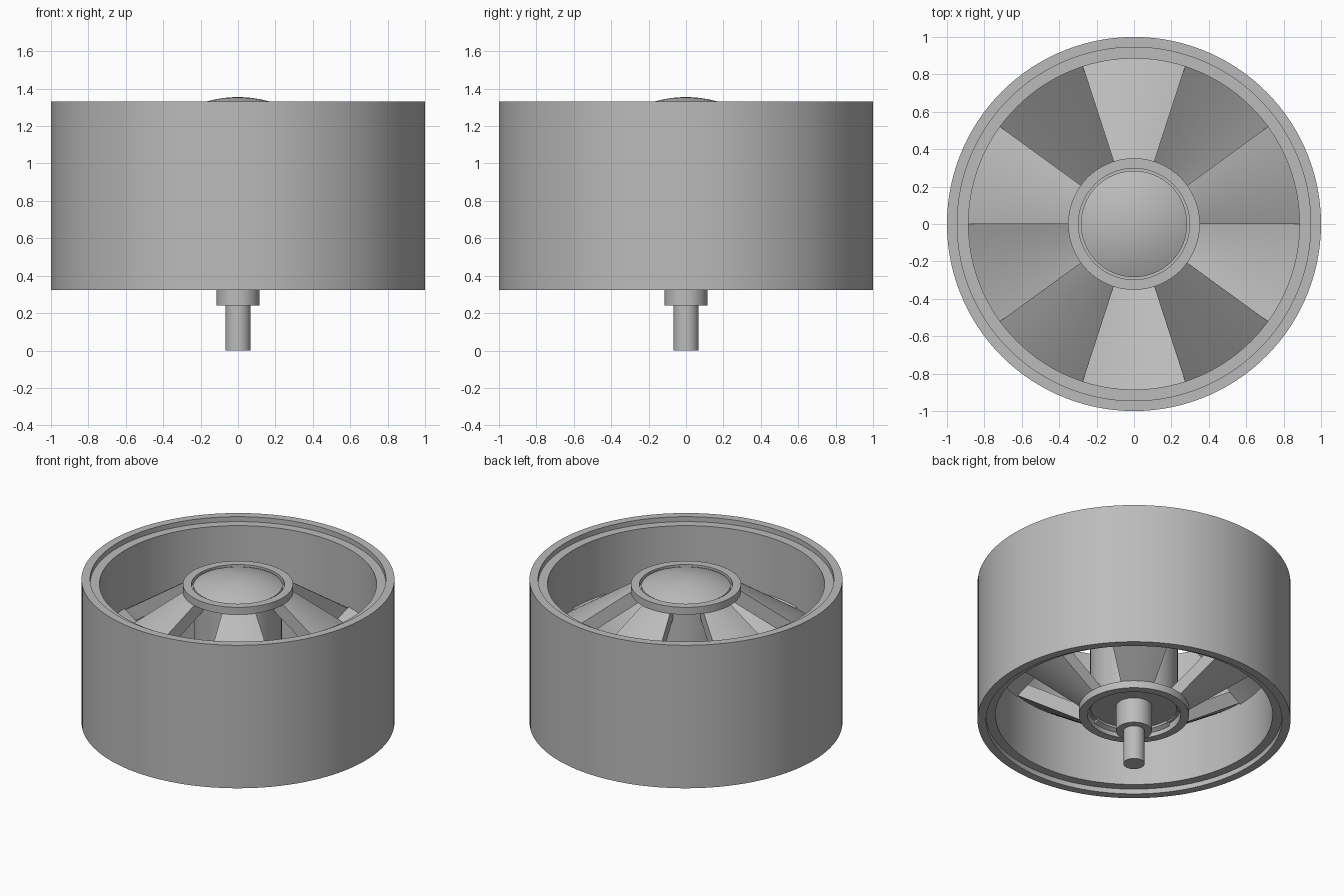
import bpy
import bmesh
from math import radians, cos, sin, tau
from mathutils import Vector

cube = bpy.data.objects.get("Cube")
if cube:
    bpy.data.objects.remove(cube)

SEGMENTS = 120
BOTTOM, TOP = 0.323, 1.331
MIRROR = BOTTOM + TOP          # z -> MIRROR - z flips about the mid plane

grey = bpy.data.materials.new("plain grey")
grey.use_nodes = True
GREY = (0.5, 0.5, 0.5, 1)
grey.diffuse_color = GREY
grey.node_tree.nodes["Principled BSDF"].inputs["Base Color"].default_value = GREY


def finish(bm, name):
    bmesh.ops.remove_doubles(bm, verts=bm.verts, dist=1e-5)
    bmesh.ops.recalc_face_normals(bm, faces=bm.faces)
    mesh = bpy.data.meshes.new(name)
    bm.to_mesh(mesh)
    bm.free()
    mesh.materials.append(grey)
    obj = bpy.data.objects.new(name, mesh)
    bpy.context.collection.objects.link(obj)
    bpy.ops.object.select_all(action="DESELECT")
    obj.select_set(True)
    bpy.context.view_layer.objects.active = obj
    bpy.ops.object.shade_smooth_by_angle(angle=radians(25))
    return obj


def lathe(name, profile, closed=False):
    """Turn an (r, z) profile around the z axis."""
    bm = bmesh.new()
    verts = [bm.verts.new((r, 0, z)) for r, z in profile]
    pairs = list(zip(verts, verts[1:]))
    if closed:
        pairs.append((verts[-1], verts[0]))
    edges = [bm.edges.new(p) for p in pairs]
    bmesh.ops.spin(bm, geom=verts + edges, cent=(0, 0, 0), axis=(0, 0, 1),
                   angle=tau, steps=SEGMENTS, use_merge=True)
    return finish(bm, name)


def spoke(name, profile, centre):
    """Sweep an (r, z) section through a tenth of a turn and cap it."""
    bm = bmesh.new()
    steps = SEGMENTS // 10
    rings = []
    for i in range(steps + 1):
        a = radians(centre - 18 + 36 * i / steps)
        rings.append([bm.verts.new(Vector((r * cos(a), r * sin(a), z)))
                      for r, z in profile])
    n = len(profile)
    for a, b in zip(rings, rings[1:]):
        for j in range(n):
            k = (j + 1) % n
            bm.faces.new((a[j], a[k], b[k], b[j]))
    bm.faces.new(rings[0])
    bm.faces.new(rings[-1])
    return finish(bm, name)


def flip(profile):
    return [(r, MIRROR - z) for r, z in profile]


# Rim: straight drum with a stepped lip at both ends
STEP = 0.035
lip = [(0.885, TOP - STEP), (0.945, TOP - STEP), (0.945, TOP), (1.0, TOP)]
lathe("rim", lip + flip(lip)[::-1], closed=True)

# Hub: spool with a flange at each end, a groove on top and a recess below
flange = [(0.28, 1.245), (0.352, 1.245), (0.352, TOP - STEP), (0.297, TOP - STEP)]
lathe("hub", [(0, 1.265), (0.297, 1.265)] + flange[::-1] + flip(flange)
      + [(0.297, 0.42), (0, 0.42)])

# Domed cap on the hub
cap_steps = 10
dome = []
for i in range(cap_steps + 1):
    r = 0.284 * i / cap_steps
    dome.append((r, 1.355 - r * r / 1.2))
lathe("hub_cap", dome + [(0.284, 1.262), (0, 1.262)])

# Stepped axle below the hub
lathe("axle", [(0, 0.425), (0.115, 0.425), (0.115, 0.24), (0.068, 0.24),
               (0.068, 0), (0, 0)])

# Sloping spokes: five fall outwards, five rise outwards between them
section = [(0.27, 1.25), (0.31, 1.272), (0.9, 0.866), (0.9, 0.756), (0.27, 1.19)]
for i in range(5):
    spoke(f"upper_spoke_{i + 1}", section, 90 + 72 * i)
    spoke(f"lower_spoke_{i + 1}", flip(section), 270 + 72 * i)
